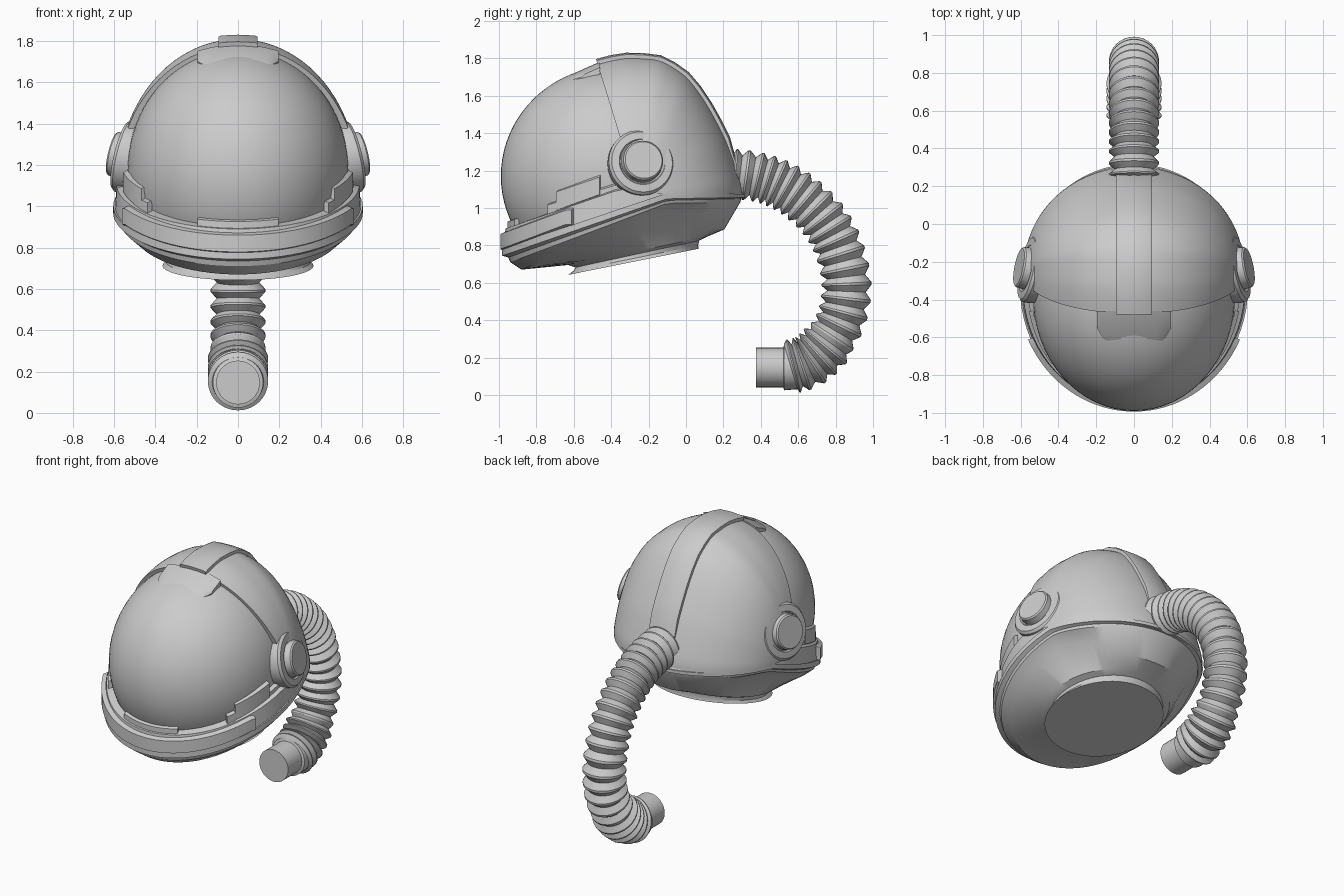
import bpy, bmesh, math
from mathutils import Vector, Matrix

if "Cube" in bpy.data.objects:
    bpy.data.objects.remove(bpy.data.objects["Cube"])

grey = bpy.data.materials.new("light_grey")
grey.diffuse_color = (0.6, 0.6, 0.6, 1)
grey.use_nodes = True
grey.node_tree.nodes["Principled BSDF"].inputs["Base Color"].default_value = grey.diffuse_color


def interp(pts, v):
    """Piecewise linear lookup."""
    if v <= pts[0][0]:
        return pts[0][1]
    for (a, p), (b, q) in zip(pts, pts[1:]):
        if v <= b:
            return p + (q - p) * (v - a) / (b - a)
    return pts[-1][1]


def spline(pts, t):
    """Catmull-Rom point, t from 0 to 1."""
    n = len(pts) - 1
    i = min(int(t * n), n - 1)
    f = t * n - i
    a, b, c, d = [Vector(pts[max(0, min(n, i + k))]) for k in (-1, 0, 1, 2)]
    return 0.5 * (2 * b + (c - a) * f + (2 * a - 5 * b + 4 * c - d) * f * f
                  + (3 * b - a - 3 * c + d) * f ** 3)


def finish(name, bm, angle=30):
    bmesh.ops.remove_doubles(bm, verts=bm.verts, dist=0.0002)
    bmesh.ops.recalc_face_normals(bm, faces=bm.faces)
    me = bpy.data.meshes.new(name)
    bm.to_mesh(me)
    bm.free()
    me.materials.append(grey)
    ob = bpy.data.objects.new(name, me)
    bpy.context.collection.objects.link(ob)
    bpy.ops.object.select_all(action='DESELECT')
    ob.select_set(True)
    bpy.context.view_layer.objects.active = ob
    bpy.ops.object.shade_smooth_by_angle(angle=math.radians(angle))
    return ob


def loft(name, rows, closed=True, caps=(False, False), angle=30):
    """Skin a list of equal-length point rows."""
    bm = bmesh.new()
    vs = [[bm.verts.new(p) for p in r] for r in rows]
    n = len(rows[0])
    for a, b in zip(vs, vs[1:]):
        for i in range(n if closed else n - 1):
            j = (i + 1) % n
            bm.faces.new((a[i], a[j], b[j], b[i]))
    for flag, r in zip(caps, (vs[0], vs[-1])):
        if flag:
            bm.faces.new(r)
    return finish(name, bm, angle)


def plan_point(t, yf, yb, w, zpts, grow=0.0):
    """Point on an oval plan; t = 0 is the front, z follows y."""
    y = (yf + yb) / 2 - (yb - yf) / 2 * math.cos(t)
    z = interp(zpts, y)
    y -= grow * math.cos(t)
    return Vector((w * math.sin(t) + grow * math.sin(t), y, z))


def arc_plate(name, t0, t1, yf, yb, w, zlo, zhi, grow, n=24):
    """Raised plate that wraps part of the oval plan."""
    rows = []
    for i in range(n + 1):
        t = t0 + (t1 - t0) * i / n
        b = min(0.012, grow / 2)
        lo, hi = [plan_point(t, yf, yb, w, z) for z in (zlo, zhi)]
        lo2, hi2 = [plan_point(t, yf, yb, w, z, grow) for z in (zlo, zhi)]
        up = Vector((0, 0, b))
        rows.append([lo, lo2 + up, hi2 - up, hi])
    return loft(name, rows, True, (True, True))


# Visor dome
bm = bmesh.new()
bmesh.ops.create_uvsphere(bm, u_segments=64, v_segments=40, radius=1,
                          matrix=Matrix.Translation((0, -0.38, 1.17)) @ Matrix.Diagonal((0.535, 0.61, 0.59, 1)))
bmesh.ops.bisect_plane(bm, geom=bm.verts[:] + bm.edges[:] + bm.faces[:], plane_co=(0, -0.9, 0.86),
                       plane_no=(0, -0.3, 1), clear_inner=True)
bmesh.ops.bisect_plane(bm, geom=bm.verts[:] + bm.edges[:] + bm.faces[:], plane_co=(0, -0.2, 1.1),
                       plane_no=(0, 1, 0.32), clear_outer=True)
finish("visor", bm)

# Rear shell: arcs fanned around the ear axis
PY, PZ = -0.26, 1.08
profile = [(-0.475, 1.775), (-0.4, 1.795), (-0.32, 1.808), (-0.23, 1.806), (-0.14, 1.795), (-0.07, 1.76),
           (0.0, 1.71), (0.06, 1.64), (0.12, 1.55), (0.17, 1.46), (0.215, 1.37), (0.25, 1.28),
           (0.277, 1.2), (0.3, 1.12), (0.305, 1.05)]


def shell_arc(y, z, scale=1.0, n=40):
    out = []
    for i in range(n + 1):
        s = -math.pi / 2 + math.pi * i / n
        c = max(0, math.cos(s)) ** 0.95
        out.append((0.585 * scale * math.sin(s), PY + (y - PY) * scale * c, PZ + (z - PZ) * scale * c))
    return out


rows = [shell_arc(*profile[0], 0.94)]
rows += [shell_arc(*spline(profile, i / 36)) for i in range(37)]
loft("rear_shell", rows, closed=False)

# Central ridge over the crown
rows = []
for i, (y, z) in enumerate(profile[:-1]):
    a = Vector(profile[max(i - 1, 0)])
    b = Vector(profile[i + 1])
    d = (b - a).normalized()
    ny, nz = -d.y, d.x
    lift = 0.018 if i < 11 else 0.008
    row = []
    for x, h in ((-0.095, -0.03), (-0.095, lift - 0.006), (-0.083, lift), (0, lift + 0.004),
                 (0.083, lift), (0.095, lift - 0.006), (0.095, -0.03)):
        row.append((x, y + ny * h, z + nz * h))
    rows.append(row)
loft("crown_ridge", rows, True, (True, True))

# Rim, lower body and neck
N = 72
levels = [
    (-0.91, 0.27, 0.53, [(-0.93, 0.90), (-0.37, 1.11), (0.3, 1.08)]),
    (-0.965, 0.305, 0.588, [(-0.965, 0.89), (-0.35, 1.10), (0.3, 1.085)]),
    (-0.975, 0.31, 0.594, [(-0.97, 0.79), (-0.1, 1.075), (0.3, 1.075)]),
    (-0.985, 0.318, 0.604, [(-0.98, 0.785), (-0.1, 1.08), (0.32, 1.075)]),
    (-0.985, 0.318, 0.604, [(-0.98, 0.745), (-0.1, 1.05), (0.32, 1.055)]),
    (-0.95, 0.295, 0.58, [(-0.95, 0.735), (-0.1, 1.04), (0.3, 1.05)]),
    (-0.94, 0.29, 0.575, [(-0.94, 0.71), (-0.1, 1.025), (0.29, 1.03)]),
    (-0.88, 0.205, 0.51, [(-0.88, 0.67), (-0.1, 0.98), (0.03, 0.975), (0.2, 0.885)]),
    (-0.63, 0.11, 0.39, [(-0.63, 0.695), (0.11, 0.845)]),
    (-0.59, 0.07, 0.35, [(-0.6, 0.68), (0.07, 0.825)]),
    (-0.60, 0.065, 0.35, [(-0.6, 0.665), (0.065, 0.80)]),
    (-0.63, 0.068, 0.365, [(-0.63, 0.642), (0.068, 0.782)]),
]
loft("rim_and_neck", [[plan_point(2 * math.pi * i / N, *lv) for i in range(N)] for lv in levels],
     True, (False, True))

# Chin band and the raised tabs along the visor edge
arc_plate("chin_band", -1.13, 1.13, -0.965, 0.305, 0.592,
          [(-0.97, 0.765), (-0.63, 0.90)], [(-0.97, 0.87), (-0.63, 1.0)], 0.028, 48)
arc_plate("chin_tab", -0.35, 0.35, -0.93, 0.27, 0.55,
          [(-0.94, 0.87), (-0.6, 0.98)], [(-0.94, 0.935), (-0.6, 1.04)], 0.025)
for s in (-1, 1):
    arc_plate("cheek_tab", s * 0.97, s * 1.37, -0.95, 0.28, 0.545,
              [(-0.7, 0.97), (-0.46, 1.06)], [(-0.7, 1.09), (-0.46, 1.175)], 0.022)
    arc_plate("cheek_step", s * 0.9, s * 1.55, -0.955, 0.28, 0.53,
              [(-0.75, 0.94), (-0.35, 1.06)], [(-0.75, 1.02), (-0.35, 1.14)], 0.03)

# Brow tab: bent plate with rounded front corners
rows = []
for i in range(25):
    x = -0.195 + 0.39 * i / 24
    e = max(0, abs(x) - 0.13) / 0.065
    yf = -0.625 + 0.07 * e * e
    row = []
    for y, h in ((-0.46, -0.06), (yf, -0.035), (yf, -0.008), (yf + 0.015, 0.0), (-0.46, 0.0)):
        row.append((x, y, 1.71 + 0.45 * (y + 0.62) - 0.8 * x * x + h))
    rows.append(row)
loft("brow_tab", rows, True, (True, True))

# Ear discs, turned from a stepped profile
ear = [(0.165, -0.10), (0.178, -0.02), (0.178, 0.012), (0.165, 0.027), (0.125, 0.03),
       (0.118, 0.02), (0.112, 0.02), (0.108, 0.062), (0.1, 0.07)]
for s in (-1, 1):
    axis = Vector((s, 0.2, 0.24)).normalized()
    q = axis.to_track_quat('Z', 'Y')
    c = Vector((s * 0.543, -0.24, 1.24))
    loft("ear_disc", [[c + q @ Vector((r * math.cos(k * math.pi / 24), r * math.sin(k * math.pi / 24), h))
                       for k in range(48)] for r, h in ear], True, (True, True))

# Ribbed hose along a curved path, ending in a plain connector
path = [(0.24, 1.185), (0.38, 1.165), (0.5, 1.125), (0.62, 1.05), (0.735, 0.935), (0.815, 0.79),
        (0.858, 0.6), (0.835, 0.42), (0.755, 0.275), (0.66, 0.185), (0.56, 0.15)]


def hose_ring(t, r, n=32):
    p = spline(path, t)
    d = (spline(path, min(1, t + 0.01)) - spline(path, max(0, t - 0.01))).normalized()
    return [(r * math.cos(a), p.x - d.y * r * math.sin(a), p.y + d.x * r * math.sin(a))
            for a in (2 * math.pi * k / n for k in range(n))]


RIBS = 24
rows = []
for i in range(RIBS):
    t = i / RIBS
    big = 0.013 if 0.75 < t < 0.97 else 0
    rows += [hose_ring(t, 0.103 + big), hose_ring(t + 0.42 / RIBS, 0.133 + big),
             hose_ring(t + 0.58 / RIBS, 0.133 + big)]
rows.append(hose_ring(1, 0.125))
for y, r in ((0.525, 0.122), (0.52, 0.106), (0.375, 0.106)):
    rows.append([(r * math.cos(a), y, 0.147 - r * math.sin(a))
                 for a in (2 * math.pi * k / 32 for k in range(32))])
loft("hose", rows, True, (True, True), 25)
